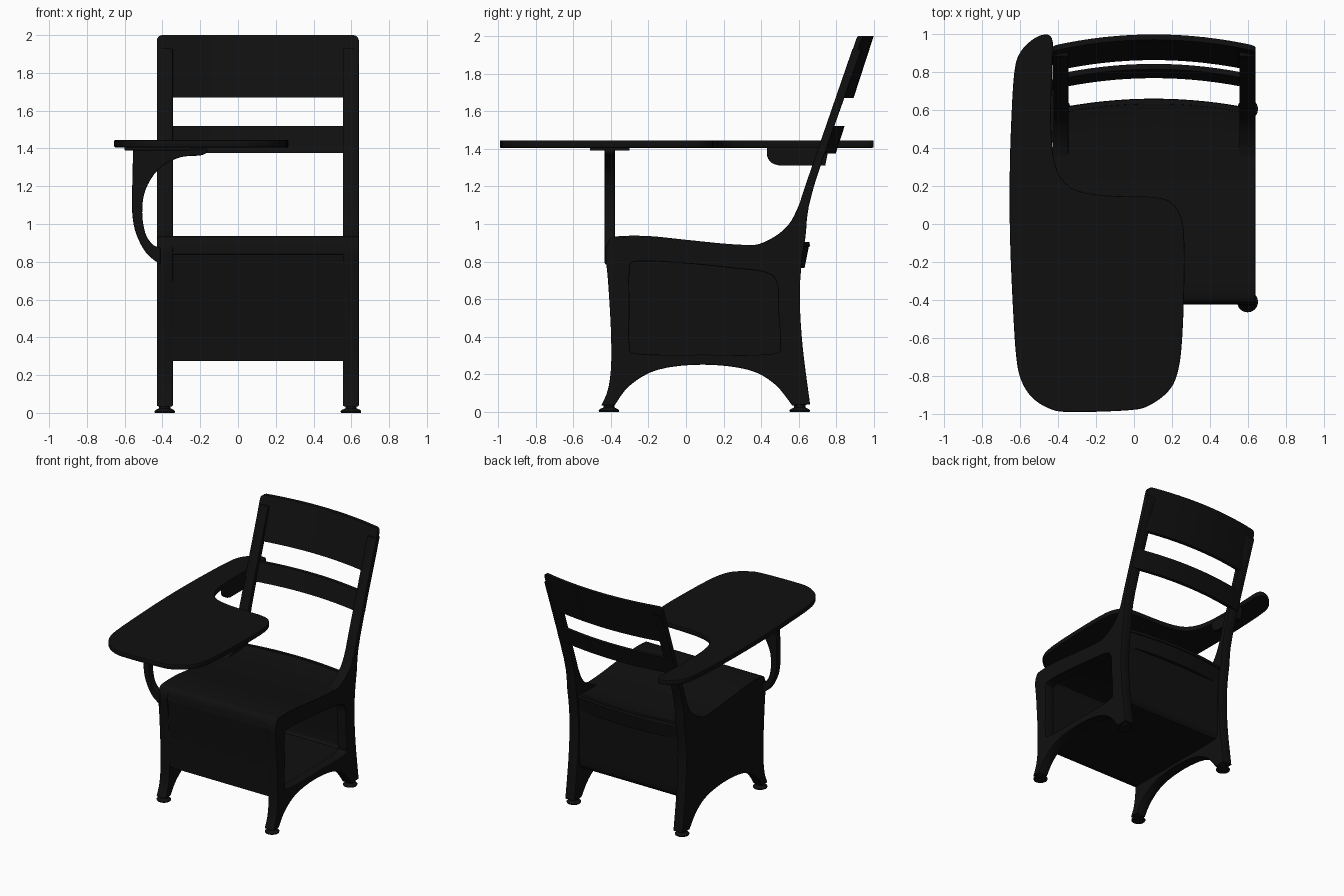
import bpy, bmesh, math
from mathutils import Matrix, Vector

if "Cube" in bpy.data.objects:
    bpy.data.objects.remove(bpy.data.objects["Cube"])

black = bpy.data.materials.new("black_enamel")
black.diffuse_color = (0.005, 0.005, 0.005, 1)
black.use_nodes = True
black.node_tree.nodes["Principled BSDF"].inputs["Base Color"].default_value = black.diffuse_color


def finish(name, mesh):
    ob = bpy.data.objects.new(name, mesh)
    bpy.context.collection.objects.link(ob)
    mesh.materials.clear()
    mesh.materials.append(black)
    bpy.ops.object.select_all(action='DESELECT')
    ob.select_set(True)
    bpy.context.view_layer.objects.active = ob
    bpy.ops.object.shade_smooth_by_angle(angle=math.radians(35))
    return ob


def smooth(points, closed=True, steps=4):
    """Catmull-Rom curve through the points."""
    n = len(points)
    get = (lambda i: Vector(points[i % n])) if closed else (lambda i: Vector(points[max(0, min(n - 1, i))]))
    out = []
    for i in range(n if closed else n - 1):
        a, b, c, d = (get(i + k) for k in (-1, 0, 1, 2))
        for s in range(steps):
            t = s / steps
            out.append(0.5 * (2 * b + (c - a) * t + (2 * a - 5 * b + 4 * c - d) * t * t
                              + (3 * b - a - 3 * c + d) * t ** 3))
    if not closed:
        out.append(Vector(points[-1]))
    return out


AXES = {'x': Matrix(((0, 0, 1), (1, 0, 0), (0, 1, 0))),
        'y': Matrix(((1, 0, 0), (0, 0, -1), (0, 1, 0))),
        'z': Matrix.Identity(3)}


def plate(name, outlines, axis, lo, hi, bevel=0.006):
    """Flat plate with optional holes, filled between lo and hi along an axis."""
    cu = bpy.data.curves.new(name, 'CURVE')
    cu.dimensions, cu.fill_mode = '2D', 'BOTH'
    cu.extrude = (hi - lo) / 2 - bevel
    cu.bevel_depth, cu.bevel_resolution, cu.offset = bevel, 1, -bevel
    for pts in outlines:
        sp = cu.splines.new('POLY')
        sp.points.add(len(pts) - 1)
        for p, v in zip(sp.points, pts):
            p.co = (v[0], v[1], 0, 1)
        sp.use_cyclic_u = True
    tmp = bpy.data.objects.new(name + "_curve", cu)
    bpy.context.collection.objects.link(tmp)
    mesh = bpy.data.meshes.new_from_object(tmp.evaluated_get(bpy.context.evaluated_depsgraph_get()))
    bpy.data.objects.remove(tmp)
    mid = (lo + hi) / 2
    shift = {'x': (mid, 0, 0), 'y': (0, mid, 0), 'z': (0, 0, mid)}[axis]
    mesh.transform(Matrix.Translation(shift) @ AXES[axis].to_4x4())
    return finish(name, mesh)


def loft(name, rings):
    bm = bmesh.new()
    vr = [[bm.verts.new(p) for p in r] for r in rings]
    for a, b in zip(vr, vr[1:]):
        for i in range(len(a)):
            j = (i + 1) % len(a)
            bm.faces.new((a[i], a[j], b[j], b[i]))
    bm.faces.new(vr[0])
    bm.faces.new(vr[-1])
    bmesh.ops.recalc_face_normals(bm, faces=bm.faces)
    mesh = bpy.data.meshes.new(name)
    bm.to_mesh(mesh)
    bm.free()
    return finish(name, mesh)


def sheet(name, path, x0, x1, thick, sag=0.0):
    """Bent sheet following a (y, z) path, bowed backward at its rear."""
    inner = []
    for i, p in enumerate(path):
        d = (path[min(i + 1, len(path) - 1)] - path[max(i - 1, 0)]).normalized()
        inner.append(p + Vector((-d.y, d.x)) * thick)
    ring = path + inner[::-1]
    rings = []
    for i in range(17):
        t = i / 8 - 1
        x = x0 + (x1 - x0) * i / 16
        rings.append([(x, y + sag * (1 - t * t) * max(0, min(1, (y - 0.3) / 0.28)), z) for y, z in ring])
    return loft(name, rings)


def slat(name, z0, z1, y0, slope, sag, x0=-0.43, x1=0.64, r=0.03, thick=0.028):
    """Curved back slat with rounded corners."""
    ends = [r * (1 - math.cos(k * math.pi / 8)) for k in range(5)]
    xs = [x0 + e for e in ends] + [x0 + (x1 - x0) * k / 16 for k in range(1, 16)] + [x1 - e for e in ends[::-1]]
    rings = []
    for x in xs:
        d = min(x - x0, x1 - x, r)
        cut = r - math.sqrt(max(0, r * r - (r - d) ** 2))
        cut = min(cut, r * 0.97)
        t = 2 * (x - x0) / (x1 - x0) - 1
        bow = y0 + sag * (1 - t * t)
        a, b = z0 + cut, z1 - cut
        ya, yb = bow + slope * (a - z0), bow + slope * (b - z0)
        rings.append([(x, ya, a), (x, yb, b), (x, yb + thick, b), (x, ya + thick, a)])
    return loft(name, rings)


# Side frames: leg, arch, seat edge and back post in one profile
front_edge = smooth([(-0.45, 0.035), (-0.415, 0.12), (-0.398, 0.25), (-0.4, 0.45), (-0.415, 0.7), (-0.428, 0.84),
                     (-0.415, 0.9), (-0.37, 0.928), (-0.2, 0.93), (0, 0.91), (0.2, 0.89), (0.34, 0.885),
                     (0.44, 0.915), (0.54, 0.99), (0.6, 1.1), (0.64, 1.22), (0.885, 1.93)], False)
back_edge = smooth([(0.935, 1.93), (0.68, 1.2), (0.635, 0.93), (0.613, 0.77), (0.605, 0.6),
                    (0.62, 0.35), (0.66, 0.04)], False)
arch = smooth([(0.565, 0.035), (0.47, 0.15), (0.33, 0.225), (0.09, 0.252), (-0.15, 0.225),
               (-0.3, 0.14), (-0.38, 0.035)], False)
profile = front_edge + back_edge + arch
opening = smooth([(-0.3, 0.36), (-0.3, 0.55), (-0.3, 0.75), (-0.26, 0.8), (0, 0.79), (0.25, 0.765), (0.43, 0.74),
                  (0.485, 0.68), (0.49, 0.55), (0.5, 0.37), (0.46, 0.31), (0.1, 0.305), (-0.25, 0.31)])
plate("left_side_frame", [profile], 'x', -0.43, -0.345)
plate("right_side_frame", [profile, opening], 'x', 0.555, 0.64)

# Seat rolling over into the front panel
seat_path = smooth([(0.6, 0.905), (0.5, 0.888), (0.34, 0.888), (0.2, 0.896), (0, 0.916), (-0.2, 0.936),
                    (-0.37, 0.934), (-0.412, 0.91), (-0.424, 0.84)], False)
sheet("seat", seat_path, -0.427, 0.637, 0.025, 0.055)
front_path = [Vector(p) for p in ((-0.418, 0.87), (-0.41, 0.7), (-0.398, 0.45), (-0.393, 0.275))]
sheet("front_panel", front_path, -0.38, 0.59, 0.02)

# Storage box floor and back
box_path = smooth([(-0.392, 0.278), (0, 0.278), (0.5, 0.278), (0.57, 0.29), (0.59, 0.35),
                   (0.592, 0.6), (0.6, 0.82)], False)
sheet("storage_box", box_path, -0.37, 0.58, 0.02)
slat("seat_back_rail", 0.765, 0.905, 0.55, 0.2, 0.055, r=0.015, x0=-0.425, x1=0.635, thick=0.025)

# Back slats
slat("top_back_slat", 1.67, 2.0, 0.803, 0.325, 0.06)
slat("lower_back_slat", 1.375, 1.52, 0.708, 0.325, 0.06, r=0.01)

# Writing tablet
tablet = smooth([(-0.455, 0.997), (-0.52, 0.98), (-0.595, 0.91), (-0.63, 0.8), (-0.648, 0.5), (-0.655, 0.2),
                 (-0.652, -0.1), (-0.637, -0.45), (-0.62, -0.7), (-0.595, -0.82), (-0.54, -0.91), (-0.45, -0.97),
                 (-0.34, -0.99), (-0.02, -0.98), (0.09, -0.95), (0.19, -0.87), (0.235, -0.76), (0.255, -0.58),
                 (0.265, -0.3), (0.265, -0.1), (0.25, 0.03), (0.2, 0.11), (0.12, 0.14), (-0.02, 0.145),
                 (-0.2, 0.155), (-0.33, 0.19), (-0.4, 0.27), (-0.43, 0.4), (-0.437, 0.6), (-0.43, 0.85),
                 (-0.428, 0.96)])
plate("writing_tablet", [tablet], 'z', 1.405, 1.445)

# Front support arm and its mounting plate
arm_outer = smooth([(-0.555, 1.4), (-0.56, 1.2), (-0.56, 1.06), (-0.54, 0.95), (-0.485, 0.845), (-0.41, 0.785)], False)
arm_inner = smooth([(-0.41, 0.875), (-0.45, 0.89), (-0.49, 0.95), (-0.507, 1.06), (-0.49, 1.18), (-0.42, 1.29),
                    (-0.31, 1.352), (-0.2, 1.363), (-0.165, 1.38), (-0.165, 1.4)], False)
plate("tablet_support_arm", [arm_outer + arm_inner], 'y', -0.433, -0.378)
plate("tablet_mounting_plate", [[(-0.6, -0.51), (-0.25, -0.51), (-0.25, -0.3), (-0.6, -0.3)]], 'z', 1.39, 1.41, 0.004)

# Rear bracket joining tablet to back post
bracket = [(0.74, 1.31)] + smooth([(0.5, 1.31), (0.455, 1.325), (0.432, 1.36), (0.43, 1.41)], False) + [(0.76, 1.41)]
plate("rear_tablet_bracket", [bracket], 'x', -0.46, -0.42, 0.004)

# Glide feet
for side, x in (("left", -0.388), ("right", 0.598)):
    for end, y in (("front", -0.41), ("rear", 0.605)):
        rings = [[(x + r * math.cos(a * math.pi / 12), y + r * math.sin(a * math.pi / 12), z) for a in range(24)]
                 for r, z in ((0.052, 0), (0.055, 0.008), (0.048, 0.016), (0.03, 0.024), (0.028, 0.06))]
        loft(f"{side}_{end}_foot", rings)
